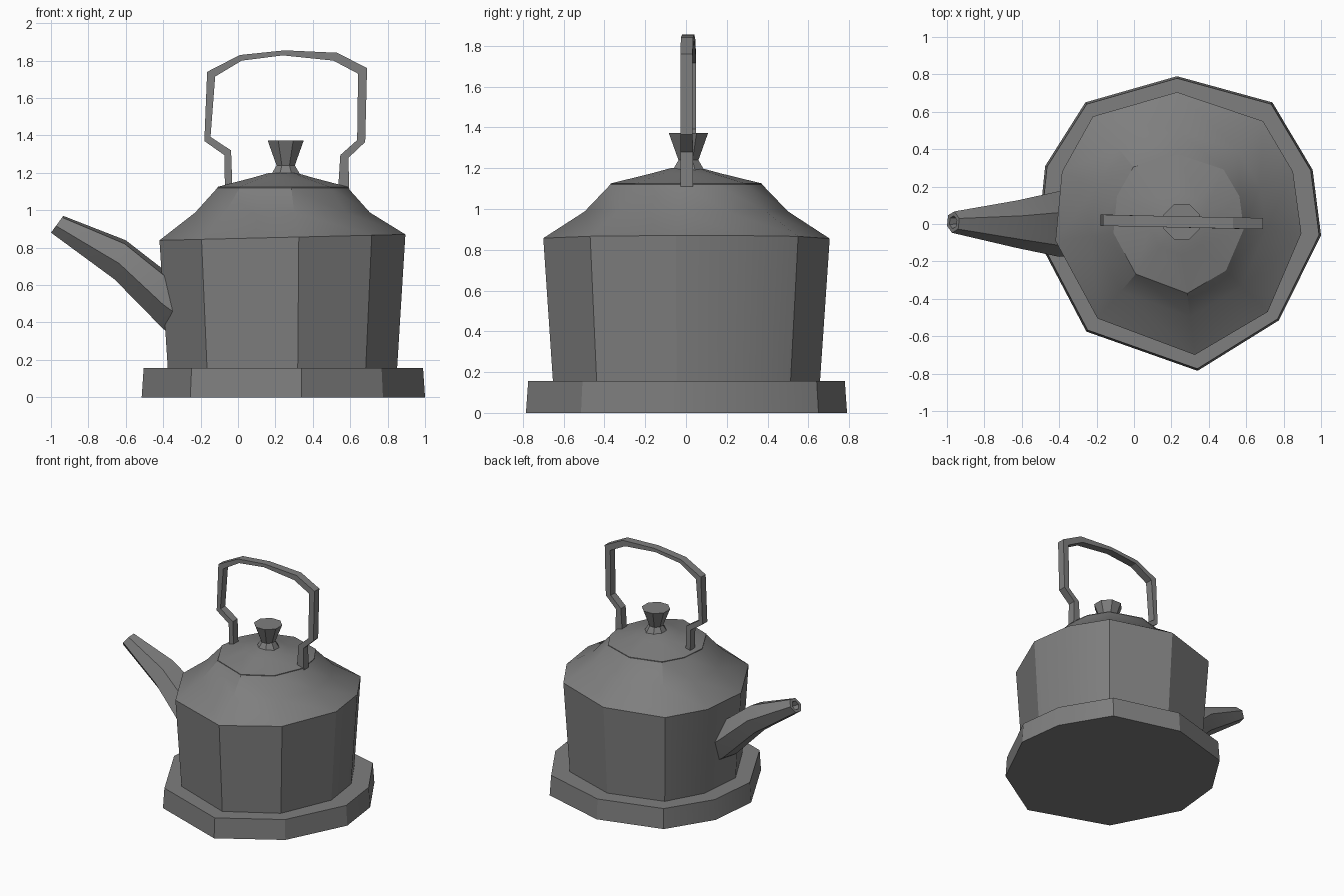
import bpy, bmesh, math
from mathutils import Vector

cube = bpy.data.objects.get("Cube")
if cube:
    bpy.data.objects.remove(cube, do_unlink=True)

# Single grey material
grey = bpy.data.materials.new("dark grey metal")
grey.use_nodes = True
COLOUR = (0.21, 0.21, 0.21, 1)
grey.diffuse_color = COLOUR
bsdf = grey.node_tree.nodes["Principled BSDF"]
bsdf.inputs["Base Color"].default_value = COLOUR
bsdf.inputs["Roughness"].default_value = 0.6


def loft(name, rings, angle=30):
    """Skin a list of equal-length point rings and cap both ends."""
    bm = bmesh.new()
    loops = [[bm.verts.new(p) for p in ring] for ring in rings]
    n = len(loops[0])
    for a, b in zip(loops, loops[1:]):
        for i in range(n):
            j = (i + 1) % n
            bm.faces.new((a[i], a[j], b[j], b[i]))
    bm.faces.new(loops[0][::-1])
    bm.faces.new(loops[-1])
    bmesh.ops.recalc_face_normals(bm, faces=bm.faces)
    mesh = bpy.data.meshes.new(name)
    bm.to_mesh(mesh)
    bm.free()
    mesh.materials.append(grey)
    obj = bpy.data.objects.new(name, mesh)
    bpy.context.collection.objects.link(obj)
    bpy.ops.object.select_all(action='DESELECT')
    obj.select_set(True)
    bpy.context.view_layer.objects.active = obj
    bpy.ops.object.shade_smooth_by_angle(angle=math.radians(angle))
    return obj


CX = 0.24  # centre of the pot


def scaled(outline, s, z, tilt=0.0):
    """Outline scaled about the pot centre at height z, tilted along x."""
    return [(CX + (x - CX) * s, y * s, z + tilt * (x - CX)) for x, y in outline]


# Uneven ten-sided base plate
base_outline = [(0.23, 0.79), (0.74, 0.65), (0.955, 0.29), (1.0, -0.06), (0.775, -0.515),
                (0.34, -0.785), (-0.255, -0.575), (-0.515, -0.08), (-0.475, 0.31), (-0.26, 0.65)]
loft("base_plate", [scaled(base_outline, 1.0, 0.0), scaled(base_outline, 0.986, 0.157)])

# Ten-sided body with a sloping shoulder
body_outline = [(0.23, 0.705), (0.69, 0.55), (0.85, 0.28), (0.895, -0.05), (0.715, -0.47),
                (0.325, -0.70), (-0.195, -0.505), (-0.42, -0.09), (-0.385, 0.28), (-0.22, 0.575)]
loft("body", [
    scaled(body_outline, 0.93, 0.13),
    scaled(body_outline, 1.0, 0.855, 0.024),
    scaled(body_outline, 0.71, 0.988),
    scaled(body_outline, 0.53, 1.12),
])

# Shallow lid
loft("lid", [
    scaled(body_outline, 0.53, 1.115),
    scaled(body_outline, 0.53, 1.125),
    scaled(body_outline, 0.24, 1.175),
    scaled(body_outline, 0.11, 1.20),
])

# Flared eight-sided knob
def circle(r, z, n=8):
    return [(0.255 + r * math.cos(math.tau * (i + 0.5) / n),
             0.012 + r * math.sin(math.tau * (i + 0.5) / n), z) for i in range(n)]

loft("lid_knob", [circle(0.09, 1.18), circle(0.075, 1.205), circle(0.053, 1.24), circle(0.104, 1.372)])


# Spout: six-sided rings, each with a centre, an up vector in xz and a half width
def spout_ring(cx, cy, cz, ux, uz, half, s=1.0):
    ring = []
    for i in range(6):
        a = math.radians(20 + 60 * i)
        c, d = math.cos(a) * 1.06 * s, math.sin(a) * s
        ring.append((cx + ux * c, cy + half * d, cz + uz * c))
    return ring

tip = (-0.967, 0.01, 0.925, 0.033, 0.045, 0.058)
loft("spout", [
    spout_ring(-0.28, 0.0, 0.44, 0.0, 0.16, 0.17),
    spout_ring(-0.40, 0.0, 0.525, 0.0, 0.16, 0.178),
    spout_ring(-0.63, 0.0, 0.735, 0.03, 0.105, 0.128),
    spout_ring(*tip),
    spout_ring(*tip, s=0.6),
    spout_ring(-0.90, 0.01, 0.888, 0.033, 0.045, 0.058, s=0.5),
])

# Handle: outer and inner edge points in xz, swept as a flat bar
outer = [(-0.07, 1.12), (-0.073, 1.295), (-0.18, 1.37), (-0.165, 1.74), (0.01, 1.83),
         (0.25, 1.855), (0.53, 1.842), (0.69, 1.76), (0.68, 1.365), (0.59, 1.28), (0.595, 1.11)]
inner = [(-0.03, 1.12), (-0.037, 1.32), (-0.147, 1.392), (-0.122, 1.715), (0.02, 1.80),
         (0.24, 1.828), (0.51, 1.80), (0.642, 1.73), (0.637, 1.375), (0.547, 1.295), (0.535, 1.11)]
rings = []
for (ox, oz), (ix, iz) in zip(outer, inner):
    mid = 0.02 - 0.018 * (ox + 0.18) / 0.87
    y0, y1 = mid - 0.03, mid + 0.03
    rings.append([Vector(p) for p in ((ox, y0, oz), (ox, y1, oz), (ix, y1, iz), (ix, y0, iz))])
loft("handle", rings, angle=10)
